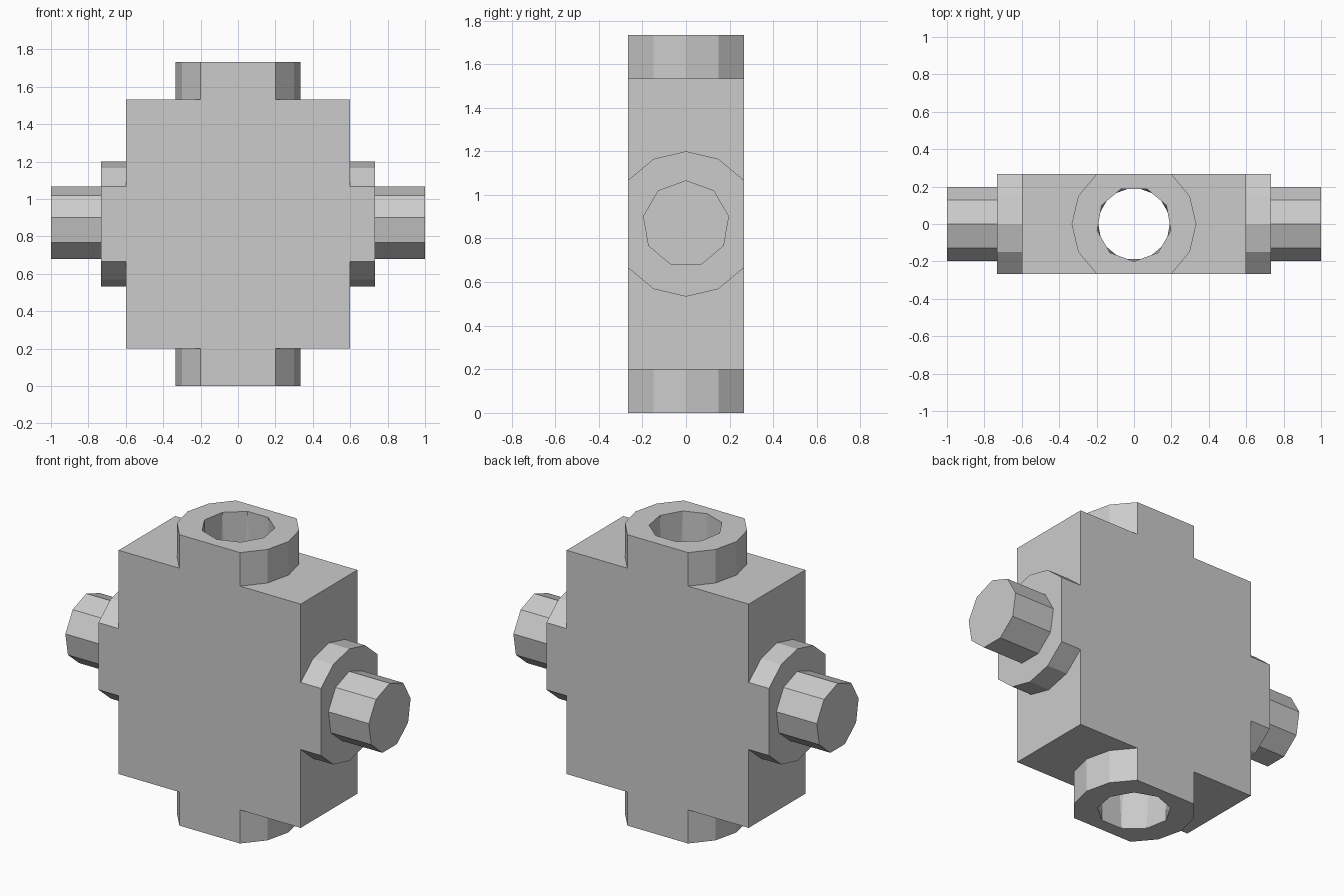
import bpy, bmesh
from math import sin, cos, radians, atan2

if "Cube" in bpy.data.objects:
    bpy.data.objects.remove(bpy.data.objects["Cube"])

U = 1 / 15            # design unit
MID = 13 * U          # height of the side pins
TOP = 26 * U


def loft(name, rings, triangles=False):
    """Closed solid through a list of equal-length rings of points."""
    bm = bmesh.new()
    rows = [[bm.verts.new(p) for p in ring] for ring in rings]
    n = len(rows[0])
    for a, b in zip(rows, rows[1:]):
        for i in range(n):
            j = (i + 1) % n
            if triangles:
                bm.faces.new((a[i], a[j], b[i]))
                bm.faces.new((b[i], a[j], b[j]))
            else:
                bm.faces.new((a[i], a[j], b[j], b[i]))
    bm.faces.new(rows[0])
    bm.faces.new(rows[-1])
    bmesh.ops.recalc_face_normals(bm, faces=bm.faces)
    mesh = bpy.data.meshes.new(name)
    bm.to_mesh(mesh)
    bm.free()
    obj = bpy.data.objects.new(name, mesh)
    bpy.context.collection.objects.link(obj)
    return obj


def upright(profile, z0, z1):
    return [[(v, u, z) for u, v in profile] for z in (z0, z1)]


def sideways(profile, x0, x1):
    return [[(x, u, MID + v) for u, v in profile] for x in (x0, x1)]


def polygon(sides, r, start):
    return [(r * cos(radians(start + 360 * i / sides)),
             r * sin(radians(start + 360 * i / sides))) for i in range(sides)]


# Collar outline: circle trimmed flat at the front and back, arcs of four segments
edge = atan2(4, 3)
arc = [(5 * U * sin(edge * k / 2), 5 * U * cos(edge * k / 2)) for k in range(-2, 3)]
collar = arc + [(-u, -v) for u, v in arc]
block = [(-4 * U, -9 * U), (4 * U, -9 * U), (4 * U, 9 * U), (-4 * U, 9 * U)]
pin = polygon(9, 3 * U, 90)

# Main block with top and bottom collars
bored = [
    loft("body_block", upright(block, 3 * U, 23 * U)),
    loft("top_collar", upright(collar, 23 * U, TOP)),
    loft("bottom_collar", upright(collar, 0, 3 * U)),
]

# Side collars and pins
for side, s in (("right", 1), ("left", -1)):
    loft(side + "_collar", sideways(collar, s * 9 * U, s * 11 * U))
    loft(side + "_pin", sideways(pin, s * 11 * U, s * 15 * U))

# Nine-sided bore, half a step out of phase between bottom and top
low, high = polygon(9, 3 * U, 90), polygon(9, 3 * U, 110)
levels = ((low, -0.1), (low, 0), (high, TOP), (high, TOP + 0.1))
cutter = loft("bore_cutter", [[(x, y, z) for x, y in p] for p, z in levels], True)
cutter.hide_render = True
cutter.display_type = 'WIRE'
for obj in bored:
    mod = obj.modifiers.new("bore", 'BOOLEAN')
    mod.operation = 'DIFFERENCE'
    mod.solver = 'EXACT'
    mod.object = cutter
